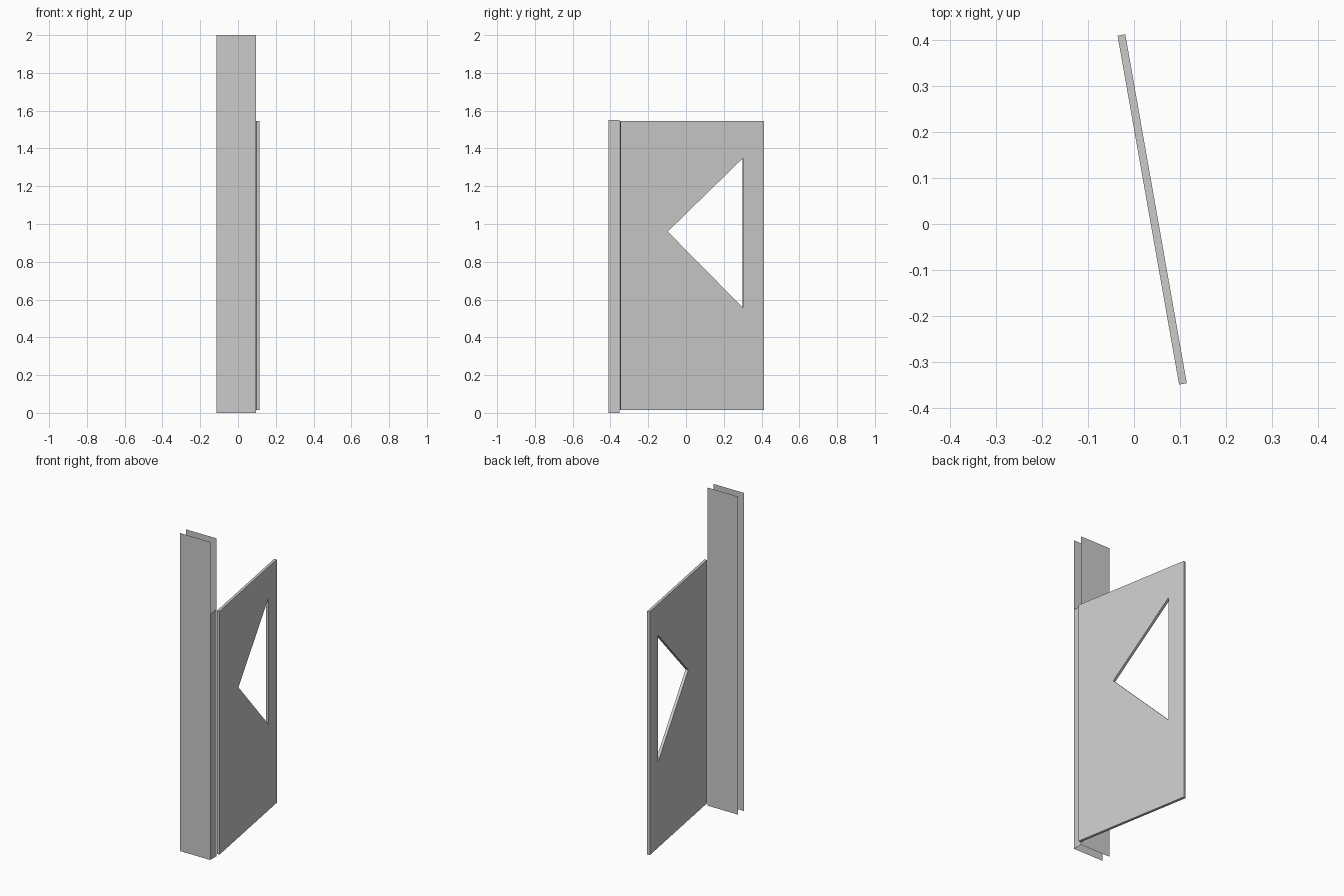
import bpy, bmesh, math
from mathutils import Matrix, Vector

if "Cube" in bpy.data.objects:
    bpy.data.objects.remove(bpy.data.objects["Cube"])

grey = bpy.data.materials.new("light_grey")
grey.diffuse_color = (0.6, 0.6, 0.6, 1)
grey.use_nodes = True
grey.node_tree.nodes["Principled BSDF"].inputs["Base Color"].default_value = grey.diffuse_color


def add_object(name, bm):
    mesh = bpy.data.meshes.new(name)
    bm.to_mesh(mesh)
    bm.free()
    mesh.materials.append(grey)
    ob = bpy.data.objects.new(name, mesh)
    bpy.context.collection.objects.link(ob)
    return ob


def sheet(name, corners):
    bm = bmesh.new()
    bm.faces.new([bm.verts.new(c) for c in corners])
    return add_object(name, bm)


# Wall strip beside the doorway: two open sheets and the jamb between them
L, R, F, B = -0.115, 0.095, -0.411, -0.351
sheet("wall_front", [(L, F, 0), (R, F, 0), (R, F, 2), (L, F, 2)])
sheet("wall_back", [(R, B, 0), (L, B, 0), (L, B, 2), (R, B, 2)])
sheet("door_jamb", [(R, F, 0), (R, B, 0), (R, B, 1.55), (R, F, 1.55)])

# Door leaf: rectangle with a triangular window, drawn flat then thickened
WIDTH, THICK = 0.77, 0.017
outer = [(0, 0.015), (WIDTH, 0.015), (WIDTH, 1.545), (0, 1.545)]
window = [(0.253, 0.96), (0.659, 0.555), (0.659, 1.35)]
bm = bmesh.new()
for loop in (outer, window):
    vs = [bm.verts.new((0, y, z)) for y, z in loop]
    for i, v in enumerate(vs):
        bm.edges.new((v, vs[(i + 1) % len(vs)]))
bmesh.ops.triangle_fill(bm, use_beauty=True, edges=bm.edges[:])
ext = bmesh.ops.extrude_face_region(bm, geom=bm.faces[:], use_keep_orig=True)
moved = [g for g in ext["geom"] if isinstance(g, bmesh.types.BMVert)]
bmesh.ops.translate(bm, verts=moved, vec=Vector((THICK, 0, 0)))
bmesh.ops.recalc_face_normals(bm, faces=bm.faces[:])
bmesh.ops.dissolve_limit(bm, angle_limit=0.01, verts=bm.verts[:], edges=bm.edges[:])
# Swing the leaf slightly open about its hinge edge
hinge = Matrix.Translation((0.098, -0.349, 0)) @ Matrix.Rotation(math.radians(10), 4, 'Z')
bm.transform(hinge)
add_object("door_leaf", bm)
